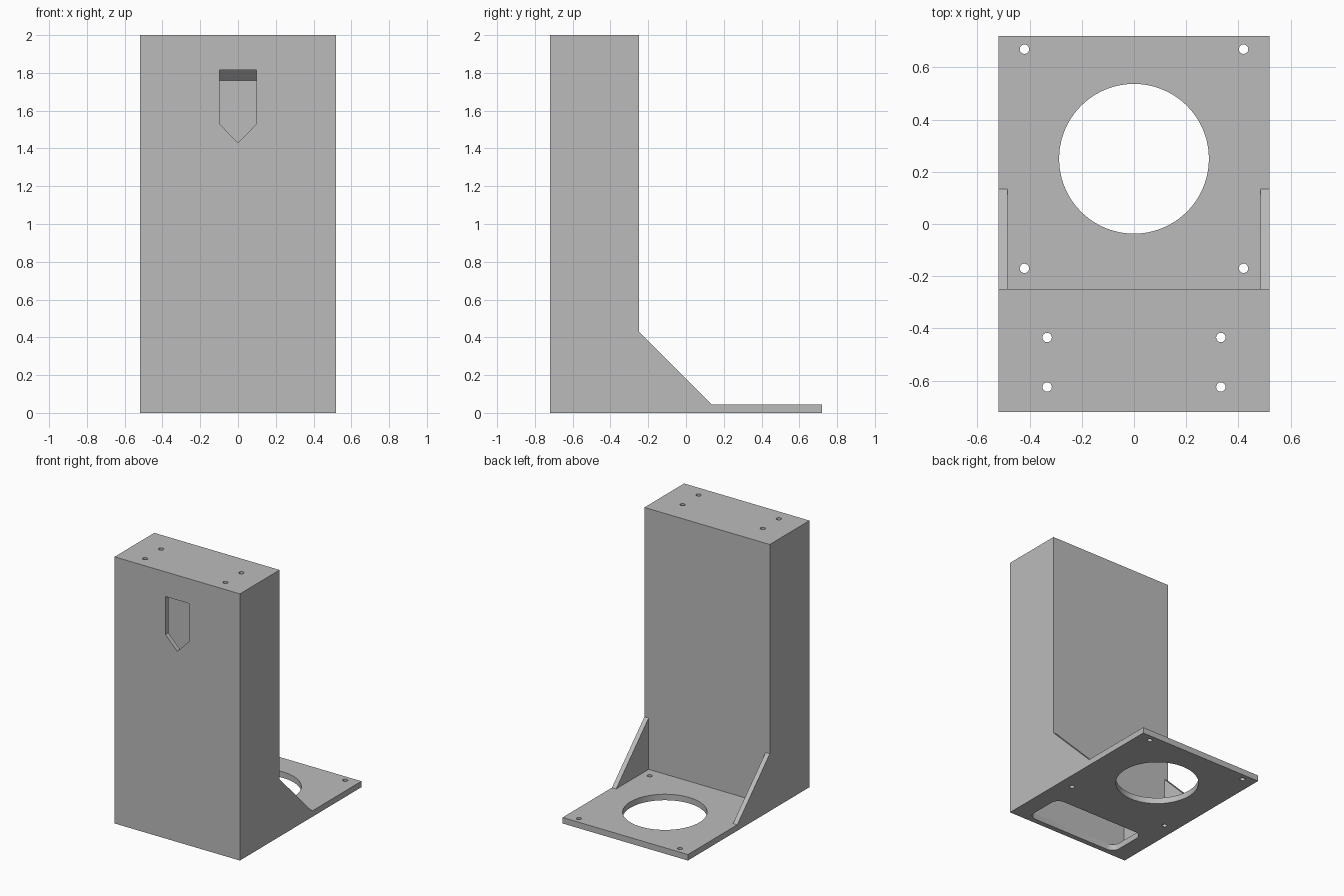
import bpy, bmesh, math
from mathutils import Vector

if "Cube" in bpy.data.objects:
    bpy.data.objects.remove(bpy.data.objects["Cube"])

grey = bpy.data.materials.new("plain_grey")
grey.diffuse_color = (0.5, 0.5, 0.5, 1)
grey.use_nodes = True
grey.node_tree.nodes["Principled BSDF"].inputs["Base Color"].default_value = grey.diffuse_color

W, FRONT, BACK = 0.52, -0.72, 0.72   # half width, front and back edges
WALL, PLATE = 0.035, 0.045           # wall and base plate thickness
TOWER_BACK = -0.25


def prism(name, points, axis, lo, hi):
    """Extrude a flat outline along an axis; the outline uses the other two axes."""
    def place(p, t):
        return {"x": (t, p[0], p[1]), "y": (p[0], t, p[1]), "z": (p[0], p[1], t)}[axis]
    bm = bmesh.new()
    face = bm.faces.new([bm.verts.new(place(p, lo)) for p in points])
    ext = bmesh.ops.extrude_face_region(bm, geom=[face])
    shift = Vector(place((0, 0), hi - lo))
    bmesh.ops.translate(bm, vec=shift,
                        verts=[v for v in ext["geom"] if isinstance(v, bmesh.types.BMVert)])
    bmesh.ops.recalc_face_normals(bm, faces=bm.faces)
    mesh = bpy.data.meshes.new(name)
    bm.to_mesh(mesh)
    bm.free()
    mesh.materials.append(grey)
    ob = bpy.data.objects.new(name, mesh)
    bpy.context.collection.objects.link(ob)
    return ob


def circle(x, y, r, n):
    return [(x + r * math.cos(2 * math.pi * i / n), y + r * math.sin(2 * math.pi * i / n))
            for i in range(n)]


def rounded_rect(x0, x1, y0, y1, r, n=6):
    pts = []
    for k, (cx, cy) in enumerate([(x1 - r, y1 - r), (x0 + r, y1 - r),
                                  (x0 + r, y0 + r), (x1 - r, y0 + r)]):
        for i in range(n + 1):
            a = math.pi / 2 * (k + i / n)
            pts.append((cx + r * math.cos(a), cy + r * math.sin(a)))
    return pts


def cut(body, cutter):
    mod = body.modifiers.new("cut", "BOOLEAN")
    mod.operation, mod.solver, mod.object = "DIFFERENCE", "EXACT", cutter
    bpy.context.view_layer.objects.active = body
    bpy.ops.object.modifier_apply(modifier=mod.name)
    bpy.data.objects.remove(cutter)


# Bracket body: tower, base plate and gussets from the side profile
body = prism("bracket_body", [(FRONT, 0), (BACK, 0), (BACK, PLATE), (0.135, PLATE),
                              (TOWER_BACK, 0.43), (TOWER_BACK, 2), (FRONT, 2)], "x", -W, W)

# Clear the space between the two side gussets
cut(body, prism("gusset_gap", [(TOWER_BACK, PLATE), (0.3, PLATE), (0.3, 0.6),
                               (TOWER_BACK, 0.6)], "x", -W + WALL, W - WALL))

# Hollow tower interior with a sloped brace under the top
cut(body, prism("tower_cavity", [(FRONT + WALL, PLATE), (TOWER_BACK - WALL, PLATE),
                                 (TOWER_BACK - WALL, 1.76), (-0.48, 1.955),
                                 (FRONT + WALL, 1.955)], "x", -W + WALL, W - WALL))

# Rounded opening in the floor of the tower
cut(body, prism("floor_opening", rounded_rect(-0.385, 0.385, -0.68, -0.37, 0.06),
                "z", -0.1, 0.1))

# Pointed window in the front wall
cut(body, prism("front_window", [(-0.098, 1.815), (-0.098, 1.53), (0, 1.43),
                                 (0.098, 1.53), (0.098, 1.815)], "y", -0.8, -0.66))

# Large round opening in the base plate
cut(body, prism("base_opening", circle(0, 0.25, 0.287, 96), "z", -0.1, 0.2))

# Screw holes in the base plate and in the top of the tower
for side in (-1, 1):
    for y in (0.67, -0.17):
        cut(body, prism("base_screw", circle(side * 0.42, y, 0.018, 24), "z", -0.1, 0.2))
    for y in (-0.435, -0.625):
        cut(body, prism("top_screw", circle(side * 0.333, y, 0.018, 24), "z", 1.6, 2.1))

# Smooth the round walls, keep the edges sharp
bpy.ops.object.select_all(action="DESELECT")
body.select_set(True)
bpy.context.view_layer.objects.active = body
bpy.ops.object.shade_smooth_by_angle(angle=math.radians(30))
